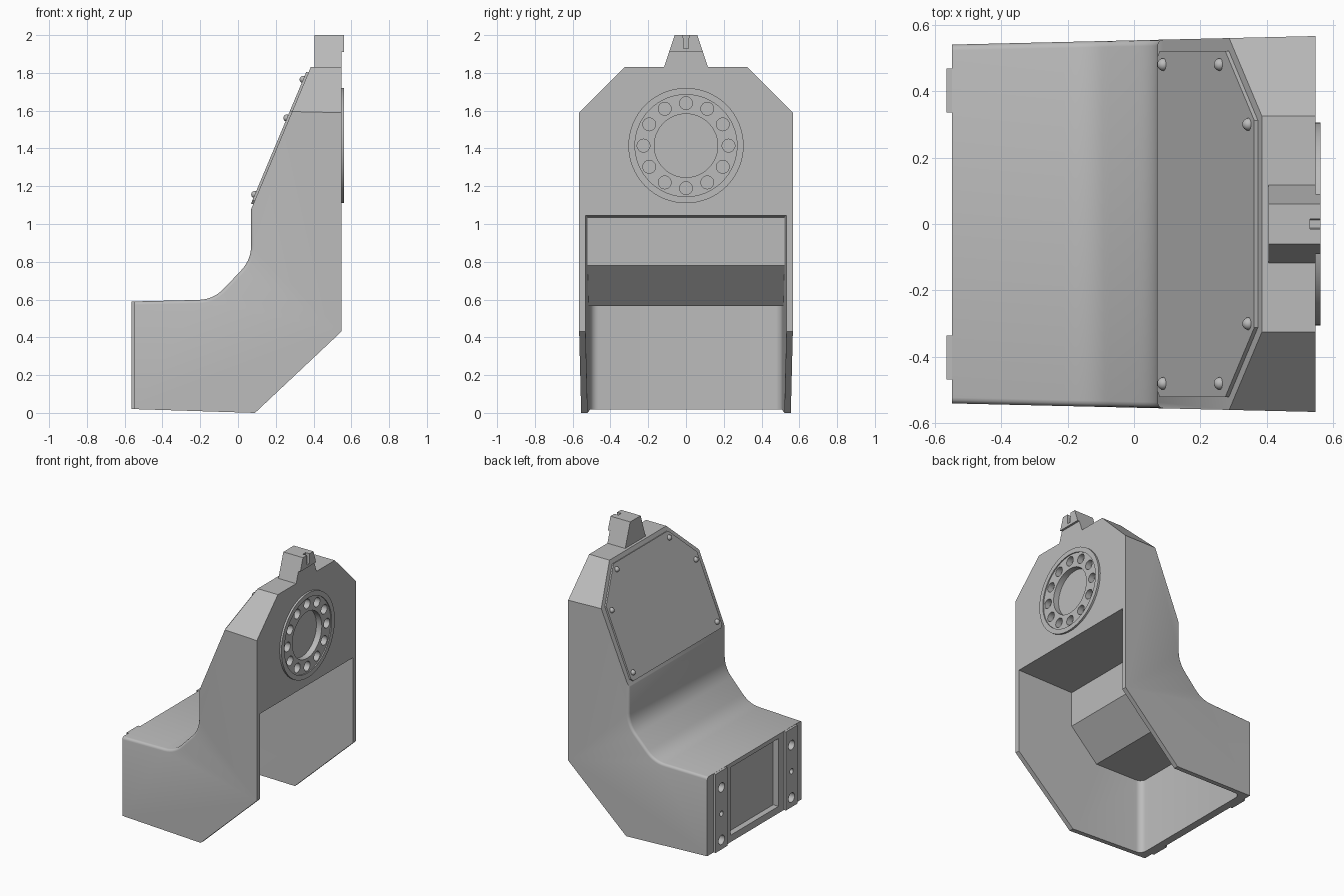
import bpy, bmesh, math
from mathutils import Vector, Matrix

if "Cube" in bpy.data.objects:
    bpy.data.objects.remove(bpy.data.objects["Cube"], do_unlink=True)

grey = bpy.data.materials.new("machine grey")
grey.use_nodes = True
COLOUR = (0.5, 0.5, 0.5, 1)
grey.diffuse_color = COLOUR
grey.node_tree.nodes["Principled BSDF"].inputs["Base Color"].default_value = COLOUR


def finish(name, bm):
    bmesh.ops.recalc_face_normals(bm, faces=bm.faces[:])
    mesh = bpy.data.meshes.new(name)
    bm.to_mesh(mesh)
    bm.free()
    mesh.materials.append(grey)
    obj = bpy.data.objects.new(name, mesh)
    bpy.context.collection.objects.link(obj)
    return obj


def activate(obj):
    bpy.ops.object.select_all(action='DESELECT')
    obj.select_set(True)
    bpy.context.view_layer.objects.active = obj


def smooth(obj):
    activate(obj)
    bpy.ops.object.shade_smooth_by_angle(angle=math.radians(30))


def prism(side_a, side_b):
    """Closed solid between two matching outlines."""
    bm = bmesh.new()
    a = [bm.verts.new(p) for p in side_a]
    b = [bm.verts.new(p) for p in side_b]
    bm.faces.new(a)
    bm.faces.new(b[::-1])
    for i in range(len(a)):
        j = (i + 1) % len(a)
        bm.faces.new((a[i], b[i], b[j], a[j]))
    bmesh.ops.recalc_face_normals(bm, faces=bm.faces[:])
    return bm


def across(profile, half_width):
    """Extrude an xz profile over y, with a half width that depends on x."""
    return prism([(x, -half_width(x), z) for x, z in profile],
                 [(x, half_width(x), z) for x, z in profile])


def along(profile, x0, x1):
    """Extrude a yz profile along x."""
    return prism([(x0, y, z) for y, z in profile], [(x1, y, z) for y, z in profile])


def box(x0, x1, y0, y1, z0, z1):
    return along([(y0, z0), (y1, z0), (y1, z1), (y0, z1)], x0, x1)


def add_cylinder(bm, x0, x1, y, z, r, n=32):
    m = Matrix.Translation(((x0 + x1) / 2, y, z)) @ Matrix.Rotation(math.pi / 2, 4, 'Y')
    bmesh.ops.create_cone(bm, cap_ends=True, segments=n, radius1=r, radius2=r,
                          depth=x1 - x0, matrix=m)


def cut(cutter_bm, *targets):
    cutter = finish("cutter", cutter_bm)
    cutter.hide_render = True
    for t in targets:
        activate(t)
        mod = t.modifiers.new("cut", 'BOOLEAN')
        mod.operation = 'DIFFERENCE'
        mod.solver = 'EXACT'
        mod.object = cutter
        bpy.ops.object.modifier_apply(modifier=mod.name)
    bpy.data.objects.remove(cutter, do_unlink=True)


def rounded(prev, corner, nxt, size, steps=7):
    """Soft bend at a profile corner."""
    p, c, n = Vector(prev), Vector(corner), Vector(nxt)
    a, b = c + (p - c).normalized() * size, c + (n - c).normalized() * size
    ts = [i / steps for i in range(steps + 1)]
    return [tuple(a * (1 - t) ** 2 + c * 2 * t * (1 - t) + b * t * t) for t in ts]


# Main housing: side profile with two soft bends, slightly tapered in plan
END, BACK, FLAT, TOP = -0.548, 0.547, 0.07, 1.83
heel, toe = (FLAT, 0.81), (-0.13, 0.60)
slope_low, end_top = (FLAT, 1.08), (END, 0.59)
profile = [(END, 0.02), (0.09, 0), (BACK, 0.43), (BACK, TOP), (0.385, TOP), slope_low]
profile += rounded(slope_low, heel, toe, 0.08) + rounded(heel, toe, end_top, 0.08)
profile.append(end_top)


def outer(x):
    return 0.54 + (x - END) * 0.0235


bm = across(profile, outer)
# Chamfered shoulders
for s in (-1, 1):
    res = bmesh.ops.bisect_plane(bm, geom=bm.verts[:] + bm.edges[:] + bm.faces[:],
                                 plane_co=(0, s * 0.565, 1.59), plane_no=(0, s, 1),
                                 clear_outer=True)
    bmesh.ops.holes_fill(bm, edges=[e for e in res["geom_cut"]
                                    if isinstance(e, bmesh.types.BMEdge)])
# Rounded upper edges of the lower half
rim = []
for e in bm.edges:
    u, v = (w.co for w in e.verts)
    if u.y * v.y > 0 and min(u.z, v.z) > 0.5 and max(u.z, v.z) < 1.1 and max(u.x, v.x) < 0.08:
        rim.append(e)
bmesh.ops.bevel(bm, geom=rim, offset=0.018, offset_type='OFFSET', segments=3,
                profile=0.5, affect='EDGES')
housing = finish("housing", bm)

# Hollow underside following the outer shell
hollow = [(0.7, -0.2), (0.7, 1.05), (0.1, 1.035), (0.1, 0.78), (-0.11, 0.565),
          (-0.49, 0.565), (-0.49, -0.2)]
bm = across(hollow, lambda x: outer(x) - 0.034)
corners = [e for e in bm.edges if all(v.co.x < -0.48 for v in e.verts)
           and abs(e.verts[0].co.y - e.verts[1].co.y) < 0.01]
bmesh.ops.bevel(bm, geom=corners, offset=0.045, offset_type='OFFSET', segments=5,
                profile=0.5, affect='EDGES')
cut(bm, housing)

# Window recess in the end face
cut(box(-0.7, -0.505, -0.275, 0.275, 0.07, 0.56), housing)

# Mounting pads with bolt holes
pads = []
for s, name in ((1, "left_mounting_pad"), (-1, "right_mounting_pad")):
    y0, y1 = sorted((s * 0.335, s * 0.468))
    pads.append(finish(name, box(-0.565, -0.535, y0, y1, 0.021, 0.589)))
bm = bmesh.new()
for y in (-0.4, 0.4):
    for z, r in ((0.09, 0.034), (0.28, 0.019), (0.47, 0.034)):
        add_cylinder(bm, -0.7, -0.51, y, z, r, 24)
cut(bm, housing, *pads)

# Round flange with a raised rim, bolt circle and central bore
CZ = 1.415
bm = bmesh.new()
add_cylinder(bm, 0.52, 0.561, 0, CZ, 0.305, 64)
flange = finish("flange", bm)
bm = bmesh.new()
add_cylinder(bm, 0.553, 0.7, 0, CZ, 0.27, 64)
cut(bm, flange)
bm = bmesh.new()
add_cylinder(bm, 0.51, 0.7, 0, CZ, 0.168, 64)
for i in range(12):
    a = i * math.pi / 6
    add_cylinder(bm, 0.51, 0.7, 0.225 * math.sin(a), CZ + 0.225 * math.cos(a), 0.034, 24)
cut(bm, housing, flange)

# Sloped cover plate with dome screws
normal = Vector((-0.922, 0, 0.387))


def on_slope(x, y, lift):
    return Vector((x, y, 1.08 + (x - FLAT) * 0.75 / 0.315)) + normal * lift


half = [(0.08, 0.5), (0.088, 0.52), (0.286, 0.52), (0.373, 0.312)]
outline = half + [(x, -y) for x, y in reversed(half)]
cover = finish("cover_plate", prism([on_slope(x, y, -0.01) for x, y in outline],
                                    [on_slope(x, y, 0.012) for x, y in outline]))
for x, y in ((0.1, 0.48), (0.27, 0.48), (0.356, 0.3)):
    for s, side in ((1, "left"), (-1, "right")):
        bm = bmesh.new()
        bmesh.ops.create_uvsphere(bm, u_segments=16, v_segments=10, radius=0.019,
                                  matrix=Matrix.Translation(on_slope(x, s * y, 0.012)))
        smooth(finish(side + "_cover_screw", bm))

# Top block with a pair of lugs split by a notch
block = finish("top_block", along([(-0.12, 1.82), (0.12, 1.82), (0.06, 2), (-0.06, 2)],
                                  0.405, 0.547))
lugs = finish("block_lugs", along([(-0.09, 1.91), (0.09, 1.91), (0.06, 2), (-0.06, 2)],
                                  0.54, 0.562))
cut(along([(-0.012, 1.93), (0.012, 1.93), (0.02, 2.1), (-0.02, 2.1)], 0.53, 0.7), block, lugs)

for obj in [housing, flange] + pads:
    smooth(obj)
